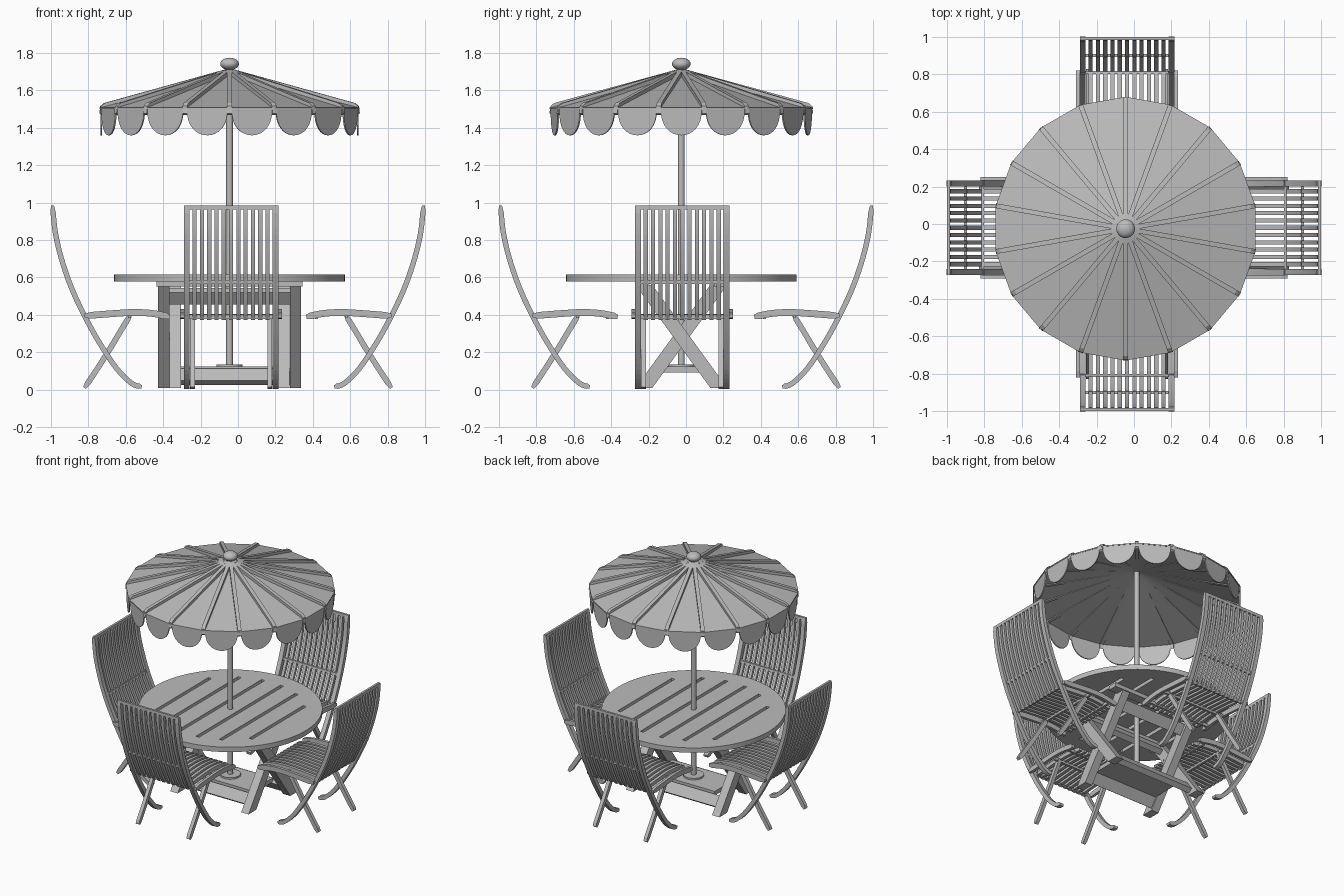
import bpy, bmesh
from math import sin, cos, pi, radians, sqrt
from mathutils import Matrix, Vector

cube = bpy.data.objects.get("Cube")
if cube:
    bpy.data.objects.remove(cube, do_unlink=True)

grey = bpy.data.materials.new("plain grey")
grey.use_nodes = True
GREY = (0.5, 0.5, 0.5, 1)
grey.diffuse_color = GREY
grey.node_tree.nodes["Principled BSDF"].inputs["Base Color"].default_value = GREY

CX, CY = -0.045, -0.025          # table and parasol axis


def finish(name, bm, smooth=False):
    bmesh.ops.recalc_face_normals(bm, faces=bm.faces)
    mesh = bpy.data.meshes.new(name)
    bm.to_mesh(mesh)
    bm.free()
    mesh.materials.append(grey)
    ob = bpy.data.objects.new(name, mesh)
    bpy.context.collection.objects.link(ob)
    if smooth:
        bpy.ops.object.select_all(action='DESELECT')
        ob.select_set(True)
        bpy.context.view_layer.objects.active = ob
        bpy.ops.object.shade_smooth_by_angle(angle=radians(40))
    return ob


def add_box(bm, centre, size, rot=Matrix()):
    m = Matrix.Translation(centre) @ rot @ Matrix.Diagonal((*size, 1))
    bmesh.ops.create_cube(bm, size=1, matrix=m)


def add_prism(bm, outline, move):
    """Solid between an outline and its copy shifted by move."""
    face = bm.faces.new([bm.verts.new(p) for p in outline])
    new = bmesh.ops.extrude_face_region(bm, geom=[face])["geom"]
    # keep the first face as the closing cap
    verts = [v for v in new if isinstance(v, bmesh.types.BMVert)]
    bmesh.ops.translate(bm, verts=verts, vec=move)
    if not face.is_valid:
        bm.faces.new([bm.verts.new(p) for p in outline])


def add_cylinder(bm, centre, radius, depth, sides=24, rot=Matrix()):
    bmesh.ops.create_cone(bm, cap_ends=True, segments=sides, radius1=radius, radius2=radius,
                          depth=depth, matrix=Matrix.Translation(centre) @ rot)


def curve_points(pts, steps=4):
    """Smooth curve through a few (r, z) points."""
    p = [Vector(q) for q in pts]
    p = [2 * p[0] - p[1]] + p + [2 * p[-1] - p[-2]]
    out = []
    for a, b, c, d in zip(p, p[1:], p[2:], p[3:]):
        for i in range(steps):
            t = i / steps
            out.append(0.5 * (2 * b + (c - a) * t + (2 * a - 5 * b + 4 * c - d) * t * t
                              + (3 * b - a - 3 * c + d) * t ** 3))
    return out + [p[-2]]


def add_strip(bm, pts, width, y, thick):
    """Bent board: path in the xz plane, extruded sideways, slimmer at the ends."""
    path = curve_points(pts)
    left, right = [], []
    for i, q in enumerate(path):
        t = (path[min(i + 1, len(path) - 1)] - path[max(i - 1, 0)]).normalized()
        w = width * (0.3 if i in (0, len(path) - 1) else 0.5)
        n = Vector((-t.y, t.x)) * w
        left.append((q.x + n.x, y - thick / 2, q.y + n.y))
        right.append((q.x - n.x, y - thick / 2, q.y - n.y))
    add_prism(bm, left + right[::-1], (0, thick, 0))


# Folding chair, modelled facing the table along x
BACK = [(0.81, 0.375), (0.88, 0.52), (0.935, 0.67), (0.975, 0.83), (0.992, 0.985)]
FOOT = [(0.515, 0.015), (0.57, 0.035), (0.65, 0.115), (0.74, 0.25)]
PROP = [(0.575, 0.4), (0.63, 0.31), (0.69, 0.21), (0.76, 0.1), (0.82, 0.01)]
SEAT = [(0.365, 0.39), (0.46, 0.408), (0.56, 0.413), (0.68, 0.406), (0.82, 0.395)]


def build_chair():
    parts = []
    bm = bmesh.new()
    for s in (-1, 1):
        add_strip(bm, FOOT + BACK, 0.028, s * 0.237, 0.032)
    parts.append(finish("chair_back_stiles", bm))

    bm = bmesh.new()
    for s in (-1, 1):
        add_strip(bm, PROP, 0.03, s * 0.207, 0.026)
    parts.append(finish("chair_rear_legs", bm))

    bm = bmesh.new()
    for s in (-1, 1):
        add_strip(bm, SEAT, 0.036, s * 0.262, 0.02)
    parts.append(finish("chair_seat_rails", bm))

    for name, pts, w in (("chair_back_slats", BACK, 0.02), ("chair_seat_slats", SEAT, 0.028)):
        bm = bmesh.new()
        for i in range(11):
            add_strip(bm, pts, w, (i - 5) * 0.039, 0.022)
        parts.append(finish(name, bm))

    bm = bmesh.new()
    for x, z in ((0.81, 0.39), (0.58, 0.395), (0.42, 0.39), (0.9, 0.575), (0.991, 0.975)):
        add_box(bm, (x, 0, z), (0.016, 0.5, 0.022))
    parts.append(finish("chair_cross_bars", bm))
    return parts


chair = build_chair()
places = [("right", 0, (0, -0.02)), ("back", 90, (-0.037, 0)),
          ("left", 180, (0, -0.02)), ("front", 270, (-0.037, 0))]
for k, (side, turn, (dx, dy)) in enumerate(places):
    for part in chair:
        ob = part
        if k:
            ob = part.copy()
            bpy.context.collection.objects.link(ob)
            ob.name = side + "_" + part.name.split(".")[0]
        ob.rotation_euler.z = radians(turn)
        ob.location = (dx, dy, 0)

# Table top with six slots along y
bm = bmesh.new()
add_cylinder(bm, (CX, CY, 0.597), 0.617, 0.036, 64)
top = finish("table_top", bm, True)
bm = bmesh.new()
for i in range(6):
    x = (i - 2.5) * 0.155
    add_box(bm, (CX + x, CY, 0.597), (0.026, 2 * sqrt(0.5 ** 2 - x * x), 0.2))
slots = finish("slot_cutter", bm)
slots.hide_render = True
slots.hide_set(True)
cut = top.modifiers.new("slots", 'BOOLEAN')
cut.operation = 'DIFFERENCE'
cut.solver = 'EXACT'
cut.object = slots
bpy.context.view_layer.update()
cut_mesh = bpy.data.meshes.new_from_object(top.evaluated_get(bpy.context.evaluated_depsgraph_get()))
top.modifiers.clear()
top.data = cut_mesh
bpy.data.objects.remove(slots, do_unlink=True)

# Crossed trestle: an outer and an inner frame leaning opposite ways
LEAN, W = 0.2, 0.045
for name, lean, offset in (("outer_trestle", -1, 0.352), ("inner_trestle", 1, 0.29)):
    bm = bmesh.new()
    for s in (-1, 1):
        y0, y1 = CY - lean * LEAN, CY + lean * LEAN
        x = CX + s * offset - 0.03
        outline = [(x, y0 - W, 0.01), (x, y0 + W, 0.01), (x, y1 + W, 0.56), (x, y1 - W, 0.56)]
        add_prism(bm, outline, (0.06, 0, 0))
    tilt = Matrix.Rotation(-lean * 0.63, 4, 'X')
    for z in (0.07, 0.5):
        y = CY + lean * LEAN * (z / 0.285 - 1)
        add_box(bm, (CX, y, z), (2 * offset, 0.04, 0.08), tilt)
    finish(name, bm)

bm = bmesh.new()
for s in (-1, 1):
    add_box(bm, (CX, CY + s * 0.21, 0.566), (0.78, 0.07, 0.03))
finish("table_cleats", bm)
bm = bmesh.new()
add_box(bm, (CX, CY, 0.108), (0.52, 0.25, 0.03))
finish("pole_shelf", bm)

# Parasol pole, foot and knob
bm = bmesh.new()
add_cylinder(bm, (CX, CY, 0.92), 0.018, 1.58)
add_cylinder(bm, (CX, CY, 0.128), 0.07, 0.014)
finish("parasol_pole", bm, True)
bm = bmesh.new()
bmesh.ops.create_uvsphere(bm, u_segments=24, v_segments=12, radius=1,
                          matrix=Matrix.Translation((CX, CY, 1.742)) @ Matrix.Diagonal((0.05, 0.05, 0.033, 1)))
finish("parasol_knob", bm, True)

# Canopy: faceted cone, one rib at each fold, one scallop below each panel
N, R, RIM, PEAK = 18, 0.705, 1.508, 1.695
bm = bmesh.new()
angles = [radians(90 + 360 / N * i) for i in range(N)]
rings = []
for drop in (0, 0.008):
    tip = bm.verts.new((CX, CY, PEAK - drop))
    ring = [bm.verts.new((CX + R * cos(a), CY + R * sin(a), RIM - drop)) for a in angles]
    rings.append(ring)
    for i in range(N):
        bm.faces.new((tip, ring[i - 1], ring[i]))
for i in range(N):
    bm.faces.new((rings[0][i - 1], rings[0][i], rings[1][i], rings[1][i - 1]))
finish("canopy", bm)

ribs, valance = bmesh.new(), bmesh.new()
half, reach = R * sin(pi / N) - 0.012, R * cos(pi / N) - 0.004
slope = (RIM - PEAK) / R
for a in angles:
    # rib lying along the fold with a short drop at the rim
    d, side = Vector((cos(a), sin(a), 0)), Vector((-sin(a), cos(a), 0))
    base = Vector((CX, CY, 0)) - side * 0.013
    profile = [(0.02, PEAK + 0.018), (0.68, PEAK + 0.68 * slope + 0.018), (0.7, RIM + 0.008),
               (0.705, RIM - 0.03), (0.69, RIM - 0.04), (0.68, RIM - 0.01), (0.02, PEAK - 0.012)]
    add_prism(ribs, [base + d * r + Vector((0, 0, z)) for r, z in profile], side * 0.026)
    # scallop midway to the next rib
    b = a + pi / N
    d, side = Vector((cos(b), sin(b), 0)), Vector((-sin(b), cos(b), 0))
    outline = []
    for i in range(17):
        t = pi * i / 16
        u, v = cos(t), sin(t) ** 0.8
        outline.append(Vector((CX, CY, RIM - 0.148 * v)) + d * reach + side * (half * u))
    add_prism(valance, outline, d * -0.008)
finish("canopy_ribs", ribs)
finish("scalloped_valance", valance)
